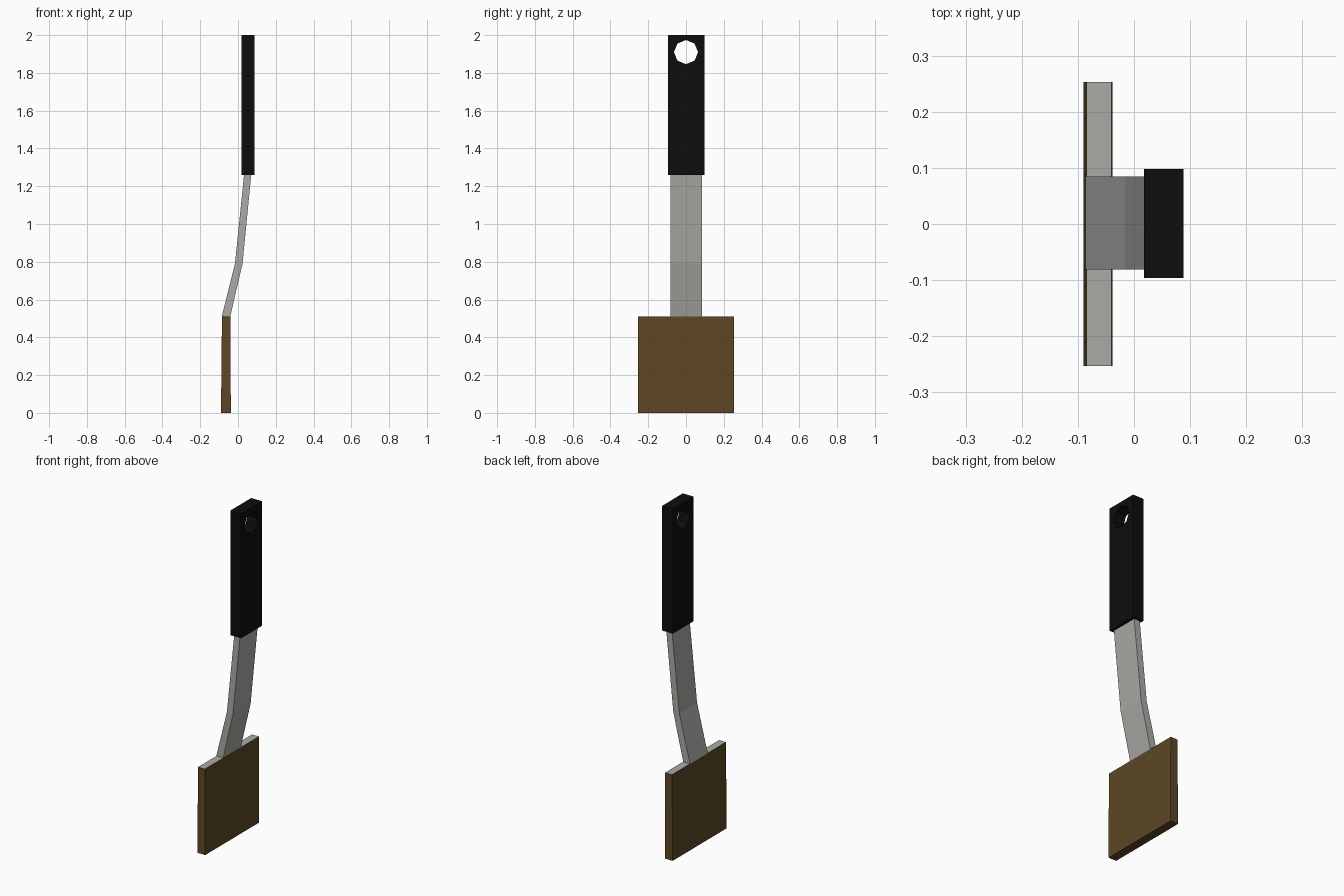
import bpy, bmesh, math

if "Cube" in bpy.data.objects:
    bpy.data.objects.remove(bpy.data.objects["Cube"])


def material(name, rgb):
    m = bpy.data.materials.new(name)
    m.diffuse_color = (*rgb, 1)
    m.use_nodes = True
    m.node_tree.nodes["Principled BSDF"].inputs["Base Color"].default_value = m.diffuse_color
    return m


def loft(name, rings, half_y, mats=(), y0=0.0):
    """Flat bar: each ring is (x_left, x_right, z), spanning y0 +/- half_y."""
    bm = bmesh.new()
    loops = [[bm.verts.new(p) for p in ((a, y0 - half_y, z), (b, y0 - half_y, z),
                                        (b, y0 + half_y, z), (a, y0 + half_y, z))]
             for a, b, z in rings]
    for lo, hi in zip(loops, loops[1:]):
        for i in range(4):
            j = (i + 1) % 4
            bm.faces.new((lo[i], lo[j], hi[j], hi[i]))
    bm.faces.new(loops[0][::-1])
    top = bm.faces.new(loops[-1])
    if len(mats) > 1:
        top.material_index = 1
    bmesh.ops.recalc_face_normals(bm, faces=bm.faces)
    me = bpy.data.meshes.new(name)
    bm.to_mesh(me)
    bm.free()
    for m in mats:
        me.materials.append(m)
    ob = bpy.data.objects.new(name, me)
    bpy.context.collection.objects.link(ob)
    return ob


black = material("black_grip", (0.004, 0.004, 0.004))
brown = material("brown_head", (0.11, 0.062, 0.018))
steel = material("steel", (0.4, 0.4, 0.38))

# Head block, slightly tapered, with a steel coloured top face
loft("head", [(-0.090, -0.038, 0), (-0.085, -0.040, 0.51)], 0.253, (brown, steel))

# Bent shank running into the grip
loft("shank", [(-0.086, -0.041, 0.51), (-0.016, 0.024, 0.79), (0.033, 0.071, 1.27)],
     0.083, (steel,), 0.002)

# Grip with a hanging hole
grip = loft("grip", [(0.018, 0.088, 1.26), (0.018, 0.088, 2.0)], 0.097, (black,), 0.001)
bpy.ops.mesh.primitive_cylinder_add(vertices=8, radius=0.064, depth=0.3,
                                    location=(0.053, 0, 1.91),
                                    rotation=(0, math.pi / 2, 0))
cutter = bpy.context.object
cutter.name = "hole_cutter"
cutter.data.materials.append(black)
cutter.hide_render = True
cutter.hide_set(True)
hole = grip.modifiers.new("hole", 'BOOLEAN')
hole.operation = 'DIFFERENCE'
hole.solver = 'EXACT'
hole.object = cutter
